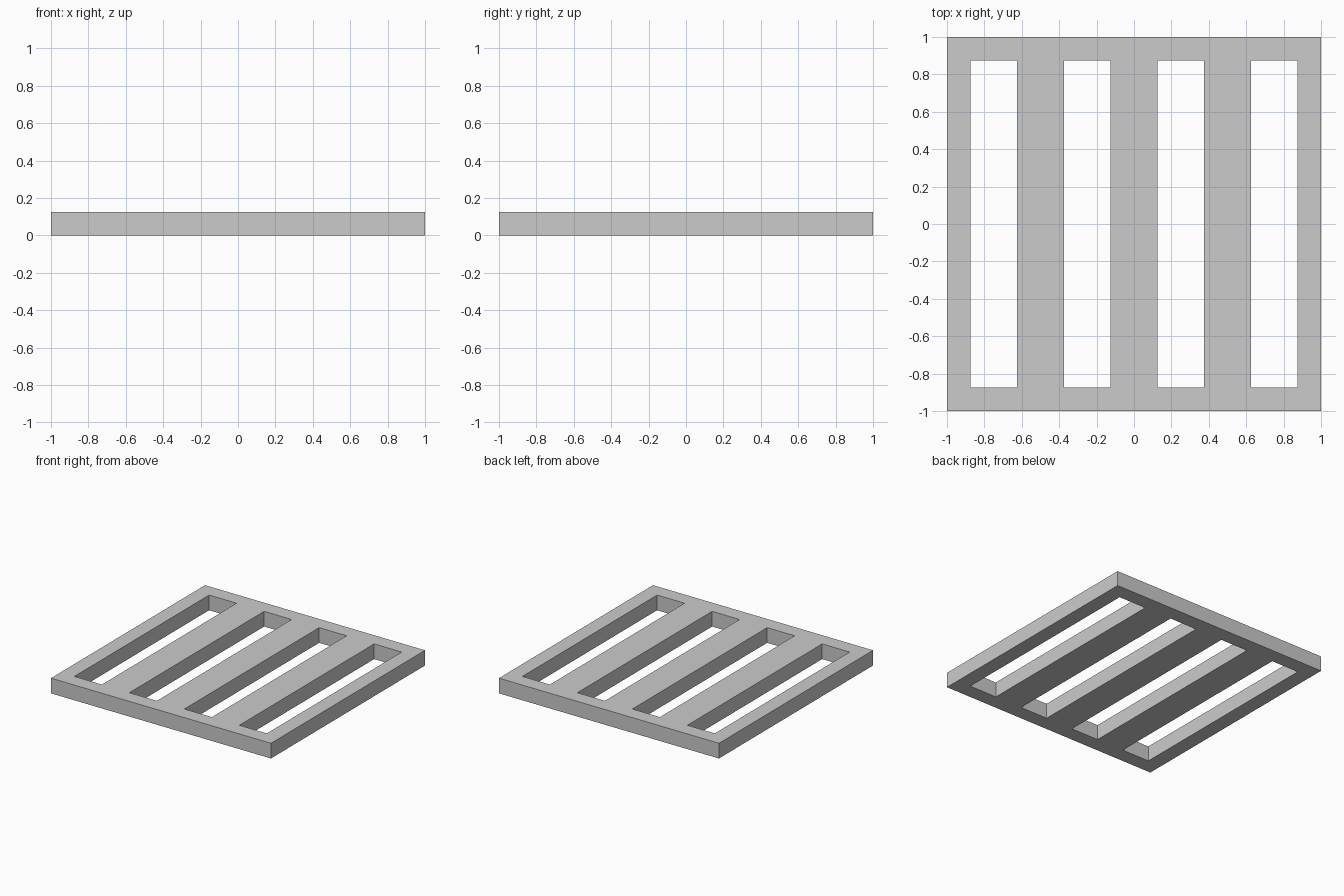
import bpy
import bmesh

if "Cube" in bpy.data.objects:
    bpy.data.objects.remove(bpy.data.objects["Cube"])

HEIGHT = 0.125
# Grid lines: alternating bars and slots across x, rims and slot length along y
XS = [-1, -0.875, -0.625, -0.375, -0.125, 0.125, 0.375, 0.625, 0.875, 1]
YS = [-1, -0.875, 0.875, 1]

# Flat grate outline: every odd column is a slot, left open between the rims
bm = bmesh.new()
verts = [[bm.verts.new((x, y, 0)) for y in YS] for x in XS]
for i in range(len(XS) - 1):
    for j in range(len(YS) - 1):
        if i % 2 == 1 and j == 1:
            continue
        bm.faces.new((verts[i][j], verts[i + 1][j],
                      verts[i + 1][j + 1], verts[i][j + 1]))
bm.normal_update()
mesh = bpy.data.meshes.new("slotted_grate")
bm.to_mesh(mesh)
bm.free()

grate = bpy.data.objects.new("slotted_grate", mesh)
bpy.context.collection.objects.link(grate)

# Thickness, grown upward from the ground
solid = grate.modifiers.new("thickness", 'SOLIDIFY')
solid.thickness = HEIGHT
solid.offset = 1
